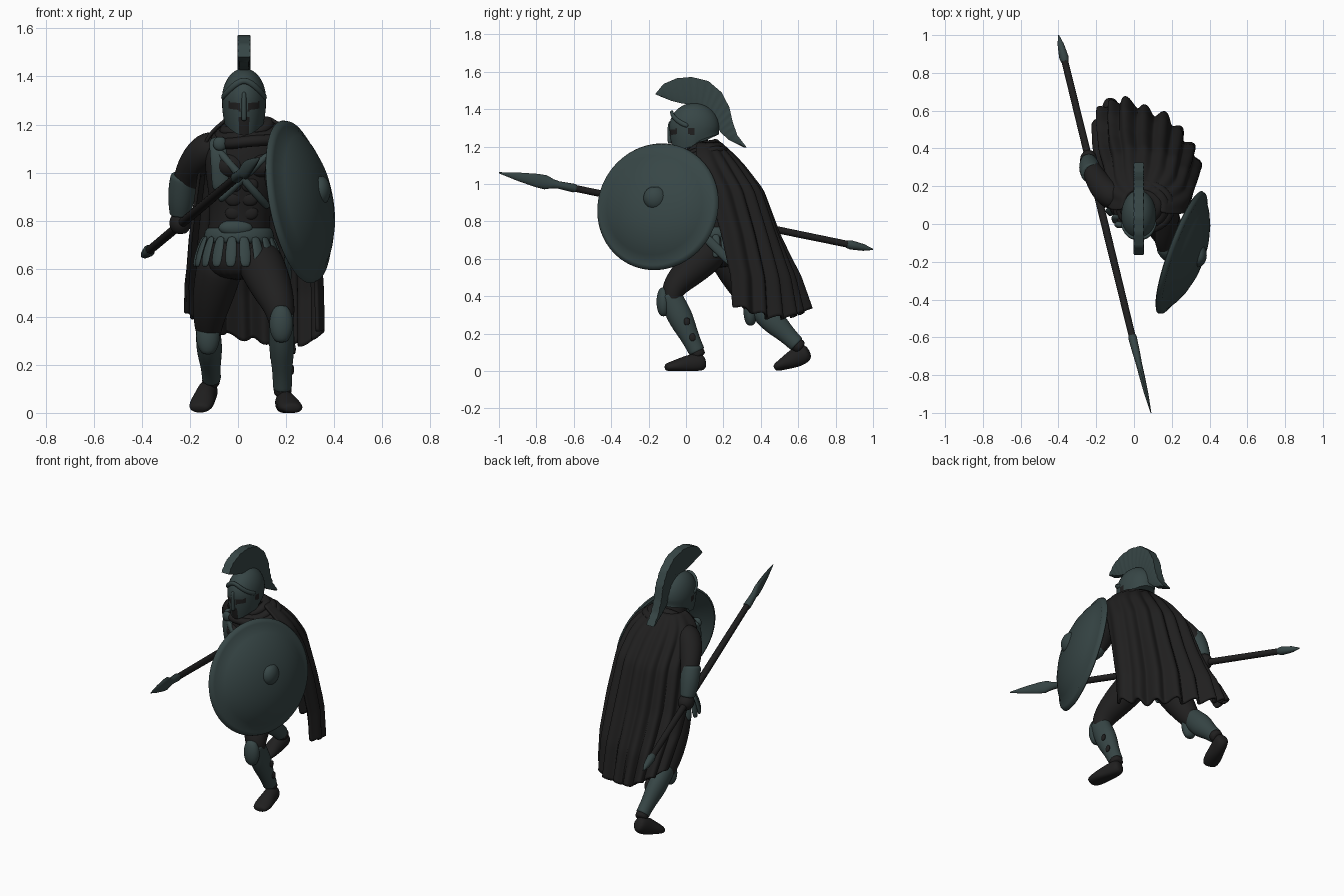
import bpy
import math
from mathutils import Vector

cube = bpy.data.objects.get("Cube")
if cube:
    bpy.data.objects.remove(cube)


def material(name, color):
    mat = bpy.data.materials.new(name)
    mat.use_nodes = True
    mat.diffuse_color = color
    shader = mat.node_tree.nodes["Principled BSDF"]
    shader.inputs["Base Color"].default_value = color
    shader.inputs["Roughness"].default_value = 0.8
    return mat


bronze = material("dark teal bronze", (0.038, 0.061, 0.061, 1))
cloth = material("charcoal cloth and skin", (0.0145, 0.014, 0.014, 1))


def skin(name, rings, mat, loop=True, joined=False, smooth=1):
    """Bridge a list of equally sized point rings into one mesh."""
    n = len(rings[0])
    verts = [tuple(p) for ring in rings for p in ring]
    faces = []
    count = len(rings)
    for i in range(count if joined else count - 1):
        for j in range(n if loop else n - 1):
            a, b = i * n, ((i + 1) % count) * n
            k = (j + 1) % n
            faces.append((a + j, a + k, b + k, b + j))
    if loop and not joined:
        faces.append(tuple(reversed(range(n))))
        faces.append(tuple(range((count - 1) * n, count * n)))
    mesh = bpy.data.meshes.new(name)
    mesh.from_pydata(verts, [], faces)
    mesh.materials.append(mat)
    mesh.polygons.foreach_set("use_smooth", [True] * len(mesh.polygons))
    if not smooth:
        mesh.set_sharp_from_angle(angle=math.radians(40))
    obj = bpy.data.objects.new(name, mesh)
    bpy.context.collection.objects.link(obj)
    if smooth:
        mod = obj.modifiers.new("Smooth", "SUBSURF")
        mod.levels = mod.render_levels = smooth
    return obj


def angles(n):
    return [2 * math.pi * i / n for i in range(n)]


def limb(name, path, radii, mat, up=(0, 1, 0), n=12, joined=False, smooth=2, floor=False):
    """Tube along a path; each radius is a number or a (side, depth) pair."""
    pts = [Vector(p) for p in path]
    rings = []
    for i, p in enumerate(pts):
        if joined:
            t = pts[(i + 1) % len(pts)] - pts[i - 1]
        else:
            t = pts[min(i + 1, len(pts) - 1)] - pts[max(i - 1, 0)]
        side = t.cross(Vector(up)).normalized()
        out = side.cross(t).normalized()
        r = radii[i] if isinstance(radii, list) else radii
        a, b = r if isinstance(r, tuple) else (r, r)
        ring = [p + side * a * math.cos(q) + out * b * math.sin(q) for q in angles(n)]
        if floor:
            for v in ring:
                v.z = max(v.z, 0)
        rings.append(ring)
    return skin(name, rings, mat, joined=joined, smooth=smooth)


def stack(name, rows, mat, n=20, smooth=2):
    """Horizontal ellipses given as x, y, z, half width, half depth."""
    rings = [[(x + a * math.cos(q), y + b * math.sin(q), z) for q in angles(n)]
             for x, y, z, a, b in rows]
    return skin(name, rings, mat, smooth=smooth)


def ball(name, center, size, mat):
    x, y, z = center
    rows = [(x, y, z - size[2] * math.cos(k * math.pi / 8), size[0] * math.sin(k * math.pi / 8),
             size[1] * math.sin(k * math.pi / 8)) for k in range(1, 8)]
    return stack(name, rows, mat, 14, 1)


def blend(table, t):
    """Linear lookup in rows sorted by their first number."""
    for lo, hi in zip(table, table[1:]):
        if t <= hi[0]:
            f = max(0, (t - lo[0]) / (hi[0] - lo[0]))
            return [a + (b - a) * f for a, b in zip(lo, hi)]
    return list(table[-1])


# Torso, leaning forward
torso = [(0, .18, .55, .11, .1), (0, .17, .64, .14, .12), (0, .16, .74, .13, .11),
         (.01, .14, .84, .125, .1), (.02, .12, .95, .15, .115), (.03, .11, 1.05, .175, .12),
         (.03, .1, 1.13, .15, .1), (.03, .08, 1.19, .07, .07)]
stack("torso", torso, cloth)


def chest(x, z, lift=0.008):
    _, cx, cy, a, b = blend([(r[2], r[0], r[1], r[3], r[4]) for r in torso], z)
    return (x, cy - b * math.sqrt(max(0.05, 1 - ((x - cx) / a) ** 2)) - lift, z)


for side in (-1, 1):
    ball("chest_muscle", chest(.03 + side * .065, 1.03, -.03), (.07, .05, .055), cloth)
    for k in range(3):
        ball("belly_muscle", chest(.015 + side * .033, .95 - k * .058, -.012), (.038, .02, .033), cloth)

# Straps, clasp and belt


def strap(name, x0, z0, x1, z1, width):
    path = [chest(x0 + (x1 - x0) * k / 6, z0 + (z1 - z0) * k / 6) for k in range(7)]
    limb(name, path, (width, .016), bronze, n=8, smooth=1)


strap("shoulder_strap", -.085, 1.15, -.07, .92, .04)
strap("cross_strap_right", -.09, 1.1, .13, .85, .018)
strap("cross_strap_left", .13, 1.08, -.08, .88, .016)
ball("cloak_clasp", chest(-.075, 1.12, .03), (.031, .02, .031), bronze)
belt = [(.004, .16, z, a, a - .02) for z, a in ((.7, .14), (.715, .152), (.76, .145), (.78, .13))]
stack("belt", belt, bronze, smooth=1)
ball("belly_plate", (-.01, .06, .77), (.075, .03, .035), bronze)

# Hanging skirt strips
for q in angles(18):
    c, s = math.cos(q), math.sin(q)
    path = [(c * r, .16 + s * (r - .02), z) for r, z in ((.14, .74), (.165, .68), (.178, .63), (.18, .605))]
    limb("skirt_strip", path, [(.022, .008), (.026, .01), (.027, .01), (.016, .008)],
         bronze, up=(c, s, 0), n=8, smooth=1)

# Legs
limb("left_thigh", [(.07, .17, .67), (.11, .08, .59), (.15, -.02, .5), (.18, -.085, .42), (.18, -.065, .34)],
     [.1, .1, .085, .062, .05], cloth)
limb("right_thigh", [(-.06, .19, .67), (-.085, .24, .57), (-.11, .3, .46), (-.125, .35, .37), (-.12, .41, .3)],
     [.1, .1, .085, .062, .05], cloth)


def lower_leg(side, knee, ankle, toe, heel):
    knee, ankle, toe, heel = map(Vector, (knee, ankle, toe, heel))
    path = [knee + (ankle - knee) * f for f in (-.06, -.02, .15, .32, .5, .75, .97, 1)]
    limb(side + "_greave", path, [(.05, .06), (.053, .066), (.054, .067), (.056, .071), (.053, .066),
                                  (.042, .05), (.041, .046), (.041, .046)], bronze)
    ball(side + "_knee_guard", knee + Vector((0, -.035, -.03)), (.052, .04, .085), bronze)
    limb(side + "_ankle", [path[5], ankle, (ankle + heel) / 2], [.035, .038, .042], cloth)
    sole = [heel + (toe - heel) * f for f in (-.09, .08, .4, .7, .95, 1.07)]
    limb(side + "_foot", sole, [(.032, .035), (.043, .055), (.044, .054), (.054, .038), (.05, .026), (.034, .018)],
         cloth, up=(0, 0, 1), floor=True)


lower_leg("left", (.18, -.085, .4), (.185, .06, .1), (.225, -.1, .02), (.19, .09, .045))
lower_leg("right", (-.125, .38, .35), (-.11, .595, .14), (-.16, .485, .02), (-.12, .645, .1))
for x, y, z in ((.233, .005, .265), (.226, .035, .18), (.14, -.01, .24)):
    ball("greave_opening", (x, y, z), (.008, .018, .022), cloth)

# Arms
limb("right_arm", [(-.07, .12, 1.12), (-.13, .15, 1.1), (-.185, .21, 1.04), (-.22, .28, .97), (-.235, .31, .89),
                   (-.24, .335, .81)], [.06, .078, .068, .054, .046, .035], cloth)
limb("right_bracer", [(-.224, .265, .99), (-.226, .268, .98), (-.233, .29, .93), (-.238, .312, .87),
                      (-.24, .328, .83), (-.24, .33, .82)], [.056, .058, .06, .055, .046, .046], bronze)
ball("right_hand", (-.24, .34, .79), (.048, .055, .05), cloth)
limb("left_arm", [(.13, .11, 1.13), (.18, .08, 1.1), (.175, -.02, 1.03), (.15, -.1, .96), (.18, -.15, .91),
                  (.22, -.19, .88)], [.06, .075, .062, .05, .045, .035], cloth)
limb("left_bracer", [(.155, -.1, .96), (.18, -.15, .91), (.21, -.18, .89)], [.055, .052, .042], bronze)

# Cloak: draped rows with folds; z, left edge x y, right edge x y, back bulge, fold depth
drape = [(.3, -.2, .48, .335, .25, .245, .024), (.5, -.2, .4, .335, .24, .245, .021),
         (.73, -.185, .27, .325, .19, .245, .018), (.97, -.155, .18, .305, .12, .245, .014),
         (1.1, -.14, .1, .28, .06, .22, .009), (1.17, -.11, .07, .225, .05, .175, .005),
         (1.22, -.05, .08, .14, .06, .11, 0)]
rows = []
for i in range(29):
    t = .3 + .92 * i / 28
    _, xl, yl, xr, yr, bulge, fold = blend(drape, t)
    row = []
    for j in range(91):
        a = math.pi * j / 90
        u = (1 - math.cos(a)) / 2
        wave = fold * math.sin(a * 17 + 1.5 * t) + fold * .4 * math.sin(a * 7)
        arc = math.sin(a) ** .68
        hem = max(0, 1 - i / 9)
        drop = hem * (.11 * (1 - u) ** 4 + .012 * math.sin(a * 17) - .035 * u ** 3 + .07 * u ** 16)
        row.append((xl + (xr - xl) * u - wave * .7 * math.cos(a),
                    yl + (yr - yl) * u + bulge * arc + wave * math.sin(a), t + drop))
    rows.append(row)
cloak = skin("cloak", rows, cloth, loop=False, smooth=1)
thick = cloak.modifiers.new("Thickness", "SOLIDIFY")
thick.thickness = .014
thick.offset = 0
for k, (size, z) in enumerate(((.14, 1.15), (.118, 1.168), (.09, 1.19))):
    path = [(.052 - .007 * k + size * math.cos(q), .09 + (size - .022) * math.sin(q),
             z + .025 * math.sin(q) + .012 * math.cos(q) + .006 * math.sin(3 * q + k)) for q in angles(20)]
    limb("cloak_collar", path, (.03, .026), cloth, up=(0, 0, 1), n=8, joined=True, smooth=1)

# Head and helmet
limb("neck", [(.03, .09, 1.14), (.027, .06, 1.2), (.025, .045, 1.28), (.025, .04, 1.36)],
     [.06, .065, .07, .06], cloth)
shell = []
for i in range(41):
    s = i / 40
    ring = []
    for q in angles(72):
        c, f = math.cos(q), -math.sin(q)
        low = 1.2 + .065 * max(0, -f) ** .5 - .045 * max(0, f) ** 2
        if s < .5:
            r, z = math.sin(s * math.pi * .98 + .02), 1.305 + .128 * math.cos(s * math.pi)
        else:
            v = 2 * s - 1
            r = 1 - .13 * v ** 2 - .05 * v * max(0, f) + .12 * v ** 3 * max(0, -f)
            z = 1.305 + (low - 1.305) * v
        ring.append((.025 + .092 * r * c, .045 - .134 * r * f, z))
    shell.append(ring)
helmet = skin("helmet", shell, bronze, smooth=0)
helmet.data.materials.append(cloth)
for face in helmet.data.polygons:
    x, y, z = face.center
    x = abs(x - .025)
    eye = y < -.01 and .014 < x < .062 and abs(z - 1.268 - x * .2) < .015
    mouth = y < -.02 and x < .022 and z < 1.23
    ear = x > .075 and .015 < y < .05 and 1.265 < z < 1.3
    face.material_index = int(eye or mouth or ear)
limb("nose_guard", [(.025, -.084, 1.34), (.025, -.09, 1.28), (.025, -.087, 1.225), (.025, -.085, 1.215)],
     [(.012, .01), (.01, .013), (.014, .013), (.01, .01)], bronze, n=8)
brow = []
for k in range(-6, 7):
    b = k * math.pi / 14
    z = 1.305 + .078 * math.cos(b) ** 2
    r = math.sqrt(1 - ((z - 1.305) / .128) ** 2)
    brow.append((.025 + .092 * r * math.sin(b), .045 - (.134 * r + .015 * math.cos(b)) * math.cos(b), z))
limb("helmet_brow", brow, (.01, .014), bronze, up=(0, 0, 1), n=8, smooth=1)

# Crest: pairs of inner and outer edge points in y and z
edges = [(0, -.13, 1.465, -.165, 1.48), (1, -.08, 1.445, -.12, 1.535), (2, -.02, 1.43, -.05, 1.565),
         (3, .04, 1.425, .03, 1.572), (4, .09, 1.405, .12, 1.55), (5, .13, 1.37, .19, 1.49),
         (6, .16, 1.32, .232, 1.41), (7, .185, 1.275, .25, 1.33), (8, .23, 1.235, .275, 1.26),
         (9, .31, 1.195, .325, 1.195)]
crest = []
for i in range(55):
    _, yi, zi, yo, zo = blend(edges, i / 6)
    w = .027 if i % 3 else .024
    ym, zm = yi + (yo - yi) * .35, zi + (zo - zi) * .35
    crest.append([(.025 - .018, yi, zi), (.025 + .018, yi, zi), (.025 + w, ym, zm),
                  (.025 + w, yo, zo), (.025 - w, yo, zo), (.025 - w, ym, zm)])
skin("helmet_crest", crest, bronze, smooth=0)

# Round shield with a boss, tilted outward
profile = [(.001, .122), (.07, .119), (.14, .108), (.21, .086), (.27, .056), (.312, .026),
           (.322, .026), (.338, .016), (.344, 0), (.333, -.006), (.315, .002), (.26, .04), (.2, .07), (.13, .092),
           (.001, .106)]
shield = skin("shield", [[(r * math.cos(q), r * math.sin(q), h) for q in angles(72)] for r, h in profile],
              bronze, smooth=0)
shield.location = (.245, -.15, .878)
shield.rotation_mode = "QUATERNION"
shield.rotation_quaternion = Vector((1, -.36, .19)).to_track_quat("Z", "Y")
ball("shield_boss", (.34, -.165, .925), (.048, .066, .066), bronze)

# Scabbard at the left hip
limb("scabbard", [(.2, .08, .74), (.205, .16, .66), (.21, .25, .572), (.21, .27, .55)],
     [(.014, .026), (.014, .026), (.014, .024), (.012, .018)], bronze, smooth=1)

# Spear
tip, butt = Vector((.09, -1, 1.06)), Vector((-.4, 1, .65))


def spear_part(name, rows, mat):
    limb(name, [tip.lerp(butt, t) for t, *_ in rows], [(a, b) for _, a, b in rows], mat,
         up=(0, 0, 1), n=16, smooth=0)


spear_part("spear_shaft", [(.18, .018, .018), (.5, .02, .02), (.95, .018, .018)], cloth)
spear_part("spear_head", [(0, .002, .003), (.05, .011, .022), (.1, .015, .036), (.125, .016, .038), (.145, .018, .024),
                          (.16, .02, .02), (.2, .023, .023), (.205, .02, .02)], bronze)
spear_part("spear_butt", [(.93, .02, .02), (.94, .025, .025), (.955, .022, .022), (.975, .017, .018),
                          (1, .003, .003)], bronze)
